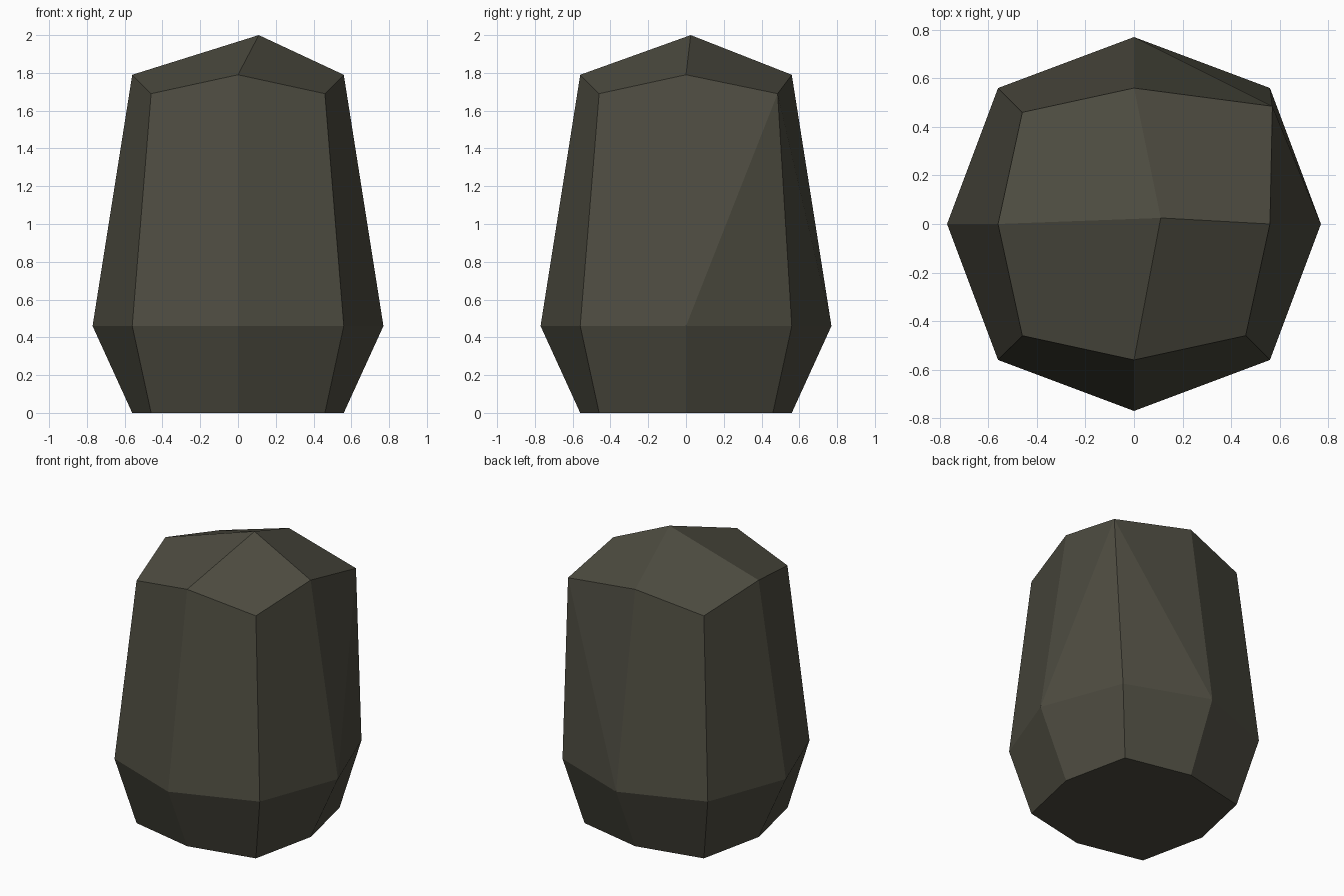
import bpy, bmesh, math

if "Cube" in bpy.data.objects:
    bpy.data.objects.remove(bpy.data.objects["Cube"])

# One stone colour
mat = bpy.data.materials.new("dark olive stone")
mat.diffuse_color = (0.075, 0.072, 0.052, 1)
mat.use_nodes = True
mat.node_tree.nodes["Principled BSDF"].inputs["Base Color"].default_value = mat.diffuse_color

bm = bmesh.new()


def ring(axis_r, axis_z, diag, diag_z):
    """Eight points: even ones on the axes, odd ones on the diagonals."""
    pts = []
    for i in range(8):
        a = math.radians(45 * i)
        r, z = (diag * math.sqrt(2), diag_z) if i % 2 else (axis_r, axis_z)
        pts.append(bm.verts.new((r * math.cos(a), r * math.sin(a), z)))
    return pts


# Base, widest belt and shoulder
base = ring(0.56, 0.0, 0.46, 0.0)
belt = ring(0.77, 0.46, 0.56, 0.46)
shoulder = ring(0.56, 1.79, 0.46, 1.69)
shoulder[1].co = (0.57, 0.485, 1.69)   # the one bulging corner
peak = bm.verts.new((0.11, 0.025, 2.0))

# Flat underside and side facets
bm.faces.new(base[::-1])
for i in range(8):
    j = (i + 1) % 8
    bm.faces.new((base[i], base[j], belt[j], belt[i]))
    if i > 1:
        bm.faces.new((belt[i], belt[j], shoulder[j], shoulder[i]))

# Facets beside the bulging corner are split towards it
for k, i in ((0, 0), (2, 2)):
    side = [belt[k], belt[1], shoulder[1]]
    upper = [belt[k], shoulder[1], shoulder[k]]
    for tri in (side, upper):
        bm.faces.new(tri if k == 0 else tri[::-1])

# Four kite-shaped facets meeting at the off-centre peak
for i in range(0, 8, 2):
    bm.faces.new((peak, shoulder[i], shoulder[i + 1], shoulder[(i + 2) % 8]))

bmesh.ops.recalc_face_normals(bm, faces=bm.faces[:])
mesh = bpy.data.meshes.new("rock")
bm.to_mesh(mesh)
bm.free()
mesh.materials.append(mat)
rock = bpy.data.objects.new("rock", mesh)
bpy.context.collection.objects.link(rock)
